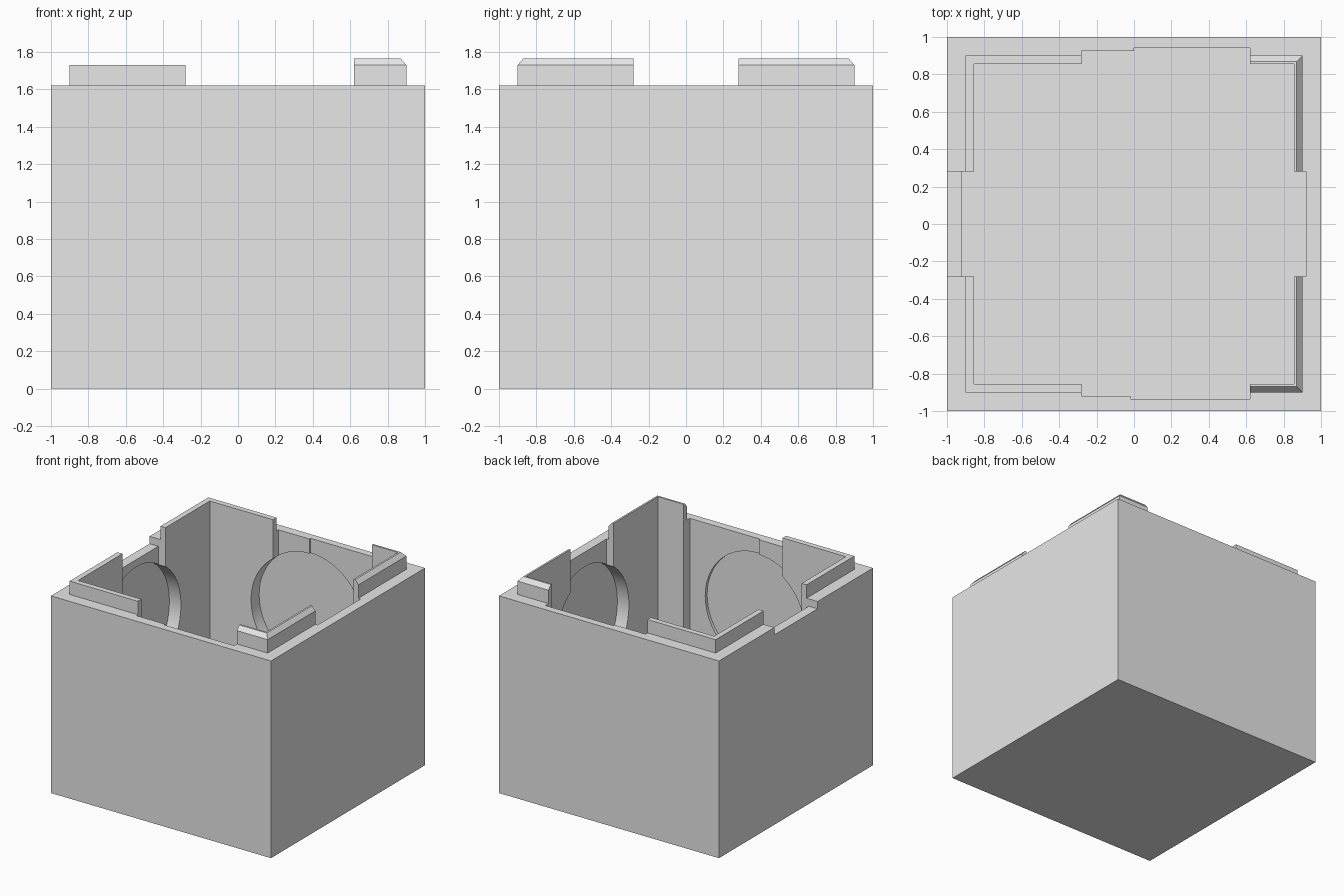
import bpy, bmesh
from math import pi
from mathutils import Matrix

cube = bpy.data.objects.get("Cube")
if cube:
    bpy.data.objects.remove(cube, do_unlink=True)

grey = bpy.data.materials.new("light_grey")
grey.use_nodes = True
grey.diffuse_color = (0.8, 0.8, 0.8, 1)
grey.node_tree.nodes["Principled BSDF"].inputs["Base Color"].default_value = (0.8, 0.8, 0.8, 1)

RIM = 1.62      # height of the wall tops
OUT, INN = 0.9, 0.855   # outer and inner faces of the corner lips
GAP = 0.28      # half width of the side openings between lips


def finish(bm, name):
    bmesh.ops.recalc_face_normals(bm, faces=bm.faces)
    mesh = bpy.data.meshes.new(name)
    bm.to_mesh(mesh)
    bm.free()
    mesh.materials.append(grey)
    obj = bpy.data.objects.new(name, mesh)
    bpy.context.collection.objects.link(obj)
    return obj


def loft(name, layers):
    """Solid through matching outlines, given as (height, points)."""
    bm = bmesh.new()
    rings = [[bm.verts.new((x, y, z)) for x, y in pts] for z, pts in layers]
    n = len(rings[0])
    for low, high in zip(rings, rings[1:]):
        for i in range(n):
            j = (i + 1) % n
            bm.faces.new((low[i], low[j], high[j], high[i]))
    bm.faces.new(rings[0])
    bm.faces.new(rings[-1])
    return finish(bm, name)


def rect(x0, x1, y0, y1):
    return [(x0, y0), (x1, y0), (x1, y1), (x0, y1)]


def cut(target, cutter):
    cutter.hide_render = True
    mod = target.modifiers.new("cut", "BOOLEAN")
    mod.operation = "DIFFERENCE"
    mod.solver = "EXACT"
    mod.object = cutter
    bpy.context.view_layer.objects.active = target
    bpy.ops.object.modifier_apply(modifier=mod.name)
    bpy.data.objects.remove(cutter, do_unlink=True)


# Box body
body = loft("box_body", [(0, rect(-1, 1, -1, 1)), (RIM, rect(-1, 1, -1, 1))])

# Hollow inside, with shallow stepped bays between the corners
hollow = [
    (-INN, INN), (-GAP, INN), (-GAP, 0.925), (0, 0.925), (0, 0.94), (0.62, 0.94),
    (0.62, INN), (INN, INN), (INN, GAP), (0.92, GAP), (0.92, -GAP), (INN, -GAP),
    (INN, -INN), (0.62, -INN), (0.62, -0.935), (-0.02, -0.935), (-0.02, -0.92),
    (-GAP, -0.92), (-GAP, -INN), (-INN, -INN), (-INN, -GAP), (-0.92, -GAP),
    (-0.92, GAP), (-INN, GAP)]
cut(body, loft("hollow_cutter", [(0.1, hollow), (2, hollow)]))

# Low notch in one side wall
notch = rect(-1.1, -0.9, -GAP, GAP)
cut(body, loft("notch_cutter", [(1.56, notch), (2, notch)]))

# Round recesses inside all four walls
for axis in ("X", "Y"):
    bm = bmesh.new()
    bmesh.ops.create_cone(bm, cap_ends=True, segments=64, radius1=0.48, radius2=0.48, depth=1.92,
                          matrix=Matrix.Translation((0, 0, 1.02)) @
                          Matrix.Rotation(pi / 2, 4, "Y" if axis == "X" else "X"))
    cut(body, finish(bm, "recess_cutter"))

bpy.ops.object.select_all(action="DESELECT")
body.select_set(True)
bpy.context.view_layer.objects.active = body
bpy.ops.object.shade_smooth_by_angle(angle=pi / 6)


# Corner lips; the left pair is shorter along x and has a chamfered top
def lip_outline(sx, sy, end, out):
    pts = [(end, out), (out, out), (out, GAP), (INN, GAP), (INN, INN), (end, INN)]
    return [(sx * x, sy * y) for x, y in pts]


for sy, row in ((-1, "front"), (1, "back")):
    plain = lip_outline(-1, sy, GAP, OUT)
    loft(row + "_right_lip", [(RIM, plain), (1.73, plain)])
    base = lip_outline(1, sy, 0.62, OUT)
    loft(row + "_left_lip", [(RIM, base), (1.73, base), (1.765, lip_outline(1, sy, 0.62, 0.87))])
